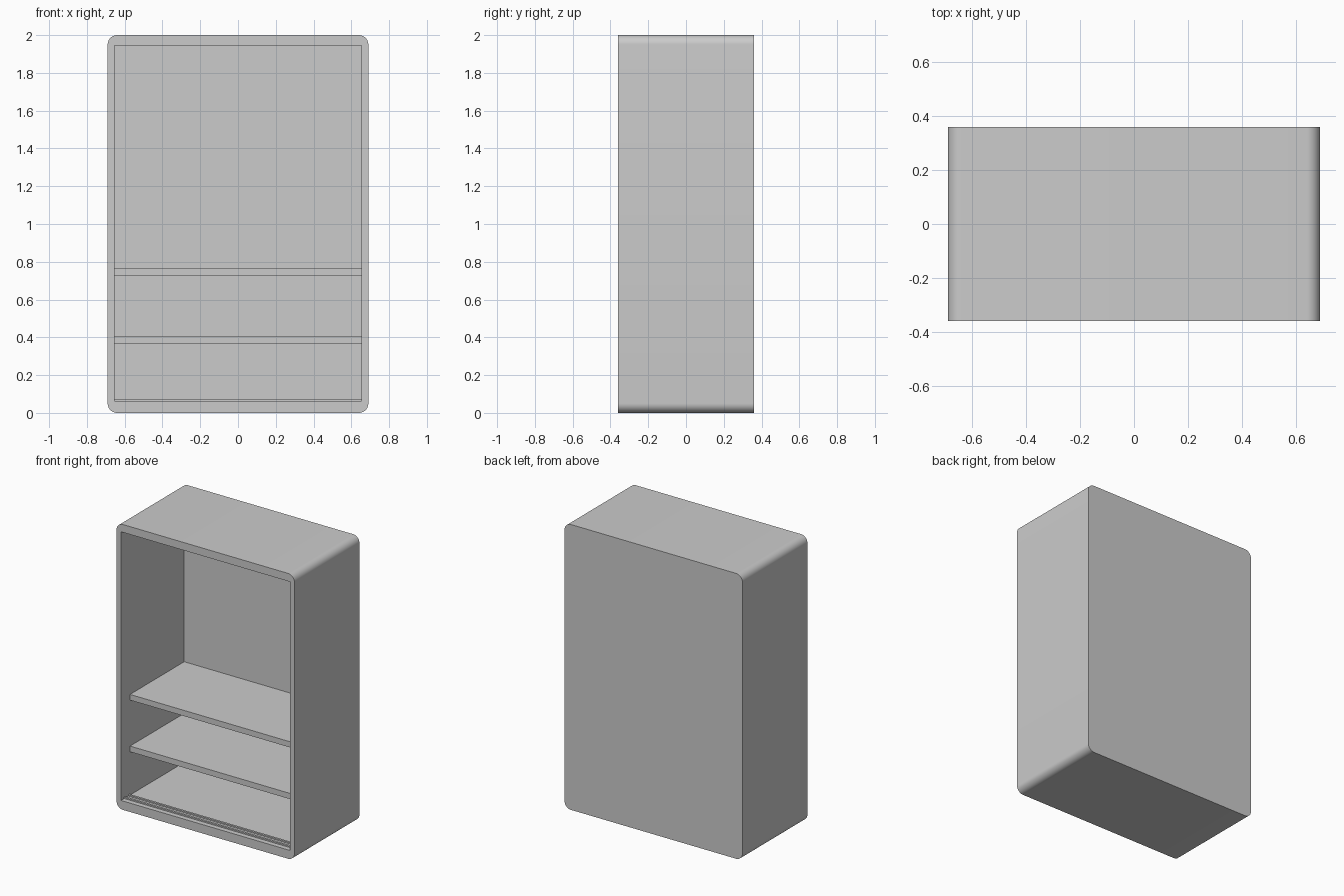
import bpy
import bmesh
import math

cube = bpy.data.objects.get("Cube")
if cube:
    bpy.data.objects.remove(cube, do_unlink=True)

grey = bpy.data.materials.new("light grey")
grey.use_nodes = True
grey.diffuse_color = (0.6, 0.6, 0.6, 1)
grey.node_tree.nodes["Principled BSDF"].inputs["Base Color"].default_value = (0.6, 0.6, 0.6, 1)

# Outer size and the inside of the opening
WIDTH, DEPTH, HEIGHT = 1.38, 0.72, 2.0
FRONT = -DEPTH / 2
INNER = 0.655
FLOOR, CEILING, BACK = 0.062, 1.945, 0.34


def box(name, x, y, z, corner=0):
    """Box from (min, max) ranges, with optional rounded edges along y."""
    bm = bmesh.new()
    bmesh.ops.create_cube(bm, size=1)
    for v in bm.verts:
        v.co = [r[0] if c < 0 else r[1] for c, r in zip(v.co, (x, y, z))]
    if corner:
        edges = [e for e in bm.edges
                 if abs(e.verts[0].co.y - e.verts[1].co.y) > 0.1]
        bmesh.ops.bevel(bm, geom=edges, offset=corner, segments=10,
                        profile=0.5, affect='EDGES')
    mesh = bpy.data.meshes.new(name)
    bm.to_mesh(mesh)
    bm.free()
    mesh.materials.append(grey)
    obj = bpy.data.objects.new(name, mesh)
    bpy.context.collection.objects.link(obj)
    return obj


# Rounded carcass, hollowed from the front
carcass = box("cabinet_carcass", (-WIDTH / 2, WIDTH / 2),
              (FRONT, -FRONT), (0, HEIGHT), corner=0.05)
cutter = box("opening_cutter", (-INNER, INNER), (FRONT - 0.1, BACK), (FLOOR, CEILING))
cutter.hide_render = True
hollow = carcass.modifiers.new("hollow", 'BOOLEAN')
hollow.operation = 'DIFFERENCE'
hollow.solver = 'EXACT'
hollow.object = cutter
bpy.ops.object.select_all(action='DESELECT')
bpy.context.view_layer.objects.active = carcass
carcass.select_set(True)
bpy.ops.object.modifier_apply(modifier=hollow.name)
bpy.data.objects.remove(cutter, do_unlink=True)
bpy.ops.object.shade_smooth_by_angle(angle=math.radians(30))

# Two shelves set back from the front
for name, z in (("lower_shelf", 0.365), ("upper_shelf", 0.727)):
    box(name, (-INNER, INNER), (FRONT + 0.1, BACK), (z, z + 0.04))

# Low door rails along the front of the floor
for name, setback in (("front_rail", 0.035), ("rear_rail", 0.08)):
    y = FRONT + setback
    box(name, (-INNER, INNER), (y, y + 0.015), (FLOOR, FLOOR + 0.009))
